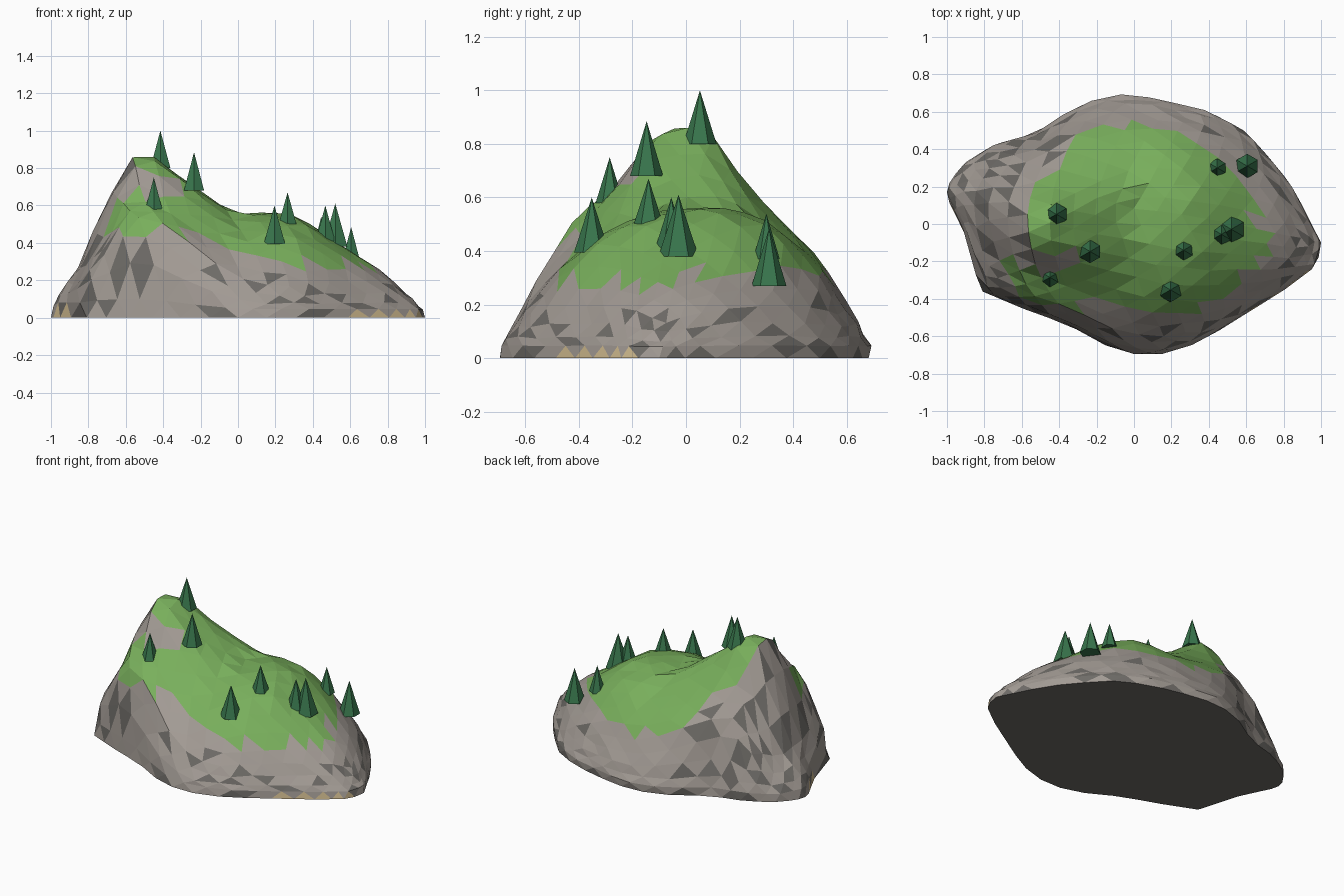
import bpy, bmesh, math, random
from mathutils import Vector

random.seed(7)
if "Cube" in bpy.data.objects:
    bpy.data.objects.remove(bpy.data.objects["Cube"])


def material(name, colour):
    m = bpy.data.materials.new(name)
    m.use_nodes = True
    m.diffuse_color = (*colour, 1)
    m.node_tree.nodes["Principled BSDF"].inputs["Base Color"].default_value = (*colour, 1)
    return m


rock = material("rock grey", (0.36, 0.325, 0.295))
dark_rock = material("dark rock", (0.155, 0.147, 0.135))
grass = material("grass green", (0.19, 0.43, 0.107))
sand = material("sand", (0.65, 0.51, 0.28))
pine = material("pine green", (0.04, 0.18, 0.073))
ROCK, DARK, GRASS, SAND = range(4)

# Footprint edges, ridge line and ridge height along x
FRONT = [(-1, .14), (-.98, .1), (-.93, 0), (-.87, -.13), (-.835, -.35), (-.6, -.45), (-.35, -.54),
         (-.15, -.65), (0, -.695), (.15, -.695), (.35, -.635), (.55, -.51), (.8, -.355), (.98, -.22), (1, -.1)]
BACK = [(-1, .2), (-.92, .32), (-.75, .43), (-.5, .5), (-.4, .58), (-.25, .66), (-.08, .7),
        (.1, .68), (.4, .61), (.6, .5), (.75, .33), (.85, .2), (1, -.1)]
RIDGE = [(-1, .17), (-.6, 0), (-.4, .01), (0, .08), (.3, .05), (1, -.1)]
HEIGHT = [(-1, 0), (-.97, .08), (-.84, .25), (-.78, .42), (-.7, .57), (-.66, .69), (-.6, .83), (-.47, .845),
          (-.4, .8), (-.2, .64), (0, .515), (.1, .53), (.3, .515), (.4, .455), (.6, .32), (.8, .19), (1, 0)]
# Cross-slopes of the cliff end: a shelf in front, a straight fall behind
SHELF = [(0, 1), (.25, .96), (.57, .71), (.85, .57), (.95, .3), (1, 0)]
BACKFALL = [(0, 1), (.2, .95), (.38, .77), (.58, .62), (.77, .47), (1, 0)]
LIP = 0.035


def interp(table, x):
    for (a, p), (b, q) in zip(table, table[1:]):
        if x <= b:
            return p + (q - p) * max(0, x - a) / (b - a)
    return table[-1][1]


def slope(x, w):
    """Height fraction at signed cross-section position w."""
    k = min(1, max(0, (0.1 - x) / 0.45))
    dome = 1 - abs(w) ** 2.4
    return dome * (1 - k) + interp(BACKFALL if w > 0 else SHELF, abs(w)) * k


def face_colour(c, low_count):
    x, y, z = c
    # Sand teeth along the shore
    if low_count == 2 and ((x > 0.62 and y < -0.14) or (x < -0.84 and -0.22 < y < 0.12)):
        return SAND
    # Grass cap, with its lower limit rising towards the cliff
    if y < interp(RIDGE, x):
        limit = 0.28 + 0.17 * min(1, max(0, (0.25 - x) / 0.5))
        west = -0.72 if y < -0.2 else -0.59
        bare = x < -0.33 and 0.65 < z < 0.77
    else:
        limit = 0.32 + 1.1 * max(0, -x - 0.2)
        west, bare = -0.59, False
    if z > limit + random.uniform(-.02, .02) and x > west and not bare:
        return GRASS
    # Dark stone triangles, densest on the cliff end and the low shore
    if bare:
        chance = 0
    elif z < 0.03:
        chance = 0.3
    elif x < -0.35:
        chance = 0.3
    elif x > 0.35 and z < 0.17:
        chance = 0.25
    else:
        chance = 0.04
    return DARK if random.random() < chance else ROCK


# Hill: upper half of a faceted ball reshaped into a ridge
bm = bmesh.new()
bmesh.ops.create_icosphere(bm, subdivisions=4, radius=1)
bmesh.ops.bisect_plane(bm, geom=bm.verts[:] + bm.edges[:] + bm.faces[:], dist=1e-4,
                       plane_co=(0, 0, 0), plane_no=(0, 0, 1), clear_inner=True)
bmesh.ops.triangulate(bm, faces=bm.faces[:])
for v in bm.verts:
    x, y, up = v.co
    w = y / max(1e-4, math.sqrt(max(0, 1 - x * x)))
    w = max(-1, min(1, w))
    mid = interp(RIDGE, x)
    reach = (interp(BACK if w > 0 else FRONT, x) - mid) * abs(w)
    if up < 1e-3:
        v.co = (x, mid + reach * (0.985 if w > 0 else 1), 0)
    else:
        z = interp(HEIGHT, x) * slope(x, w) + LIP * min(1, up / 0.1)
        v.co = (x, mid + reach, z)
        if up > 0.15:
            v.co += Vector([random.uniform(-.005, .005) for _ in range(3)])
for f in bm.faces:
    f.material_index = face_colour(f.calc_center_median(), sum(v.co.z < 1e-3 for v in f.verts))

# Flat underside
rim = [e for e in bm.edges if e.is_boundary]
for f in bmesh.ops.holes_fill(bm, edges=rim, sides=0)["faces"]:
    f.material_index = DARK
bmesh.ops.recalc_face_normals(bm, faces=bm.faces[:])
mesh = bpy.data.meshes.new("hill")
bm.to_mesh(mesh)
bm.free()
for m in (rock, dark_rock, grass, sand):
    mesh.materials.append(m)
bpy.context.collection.objects.link(bpy.data.objects.new("hill", mesh))

# Pine trees: x, y, base height, tip height, radius
TREES = [(-.415, .052, .80, 1.0, .062), (-.235, -.147, .68, .885, .062), (-.45, -.285, .575, .75, .054),
         (.265, -.14, .485, .67, .06), (.195, -.352, .395, .60, .066), (.467, -.055, .41, .60, .06),
         (.52, -.028, .38, .61, .075), (.445, .3, .37, .54, .05), (.605, .31, .27, .485, .065)]
for i, (x, y, base, tip, r) in enumerate(TREES):
    bpy.ops.mesh.primitive_cone_add(vertices=6, radius1=r, radius2=0, depth=tip - base,
                                    location=(x, y, (base + tip) / 2))
    tree = bpy.context.object
    tree.name = f"pine_tree_{i + 1}"
    tree.data.materials.append(pine)
